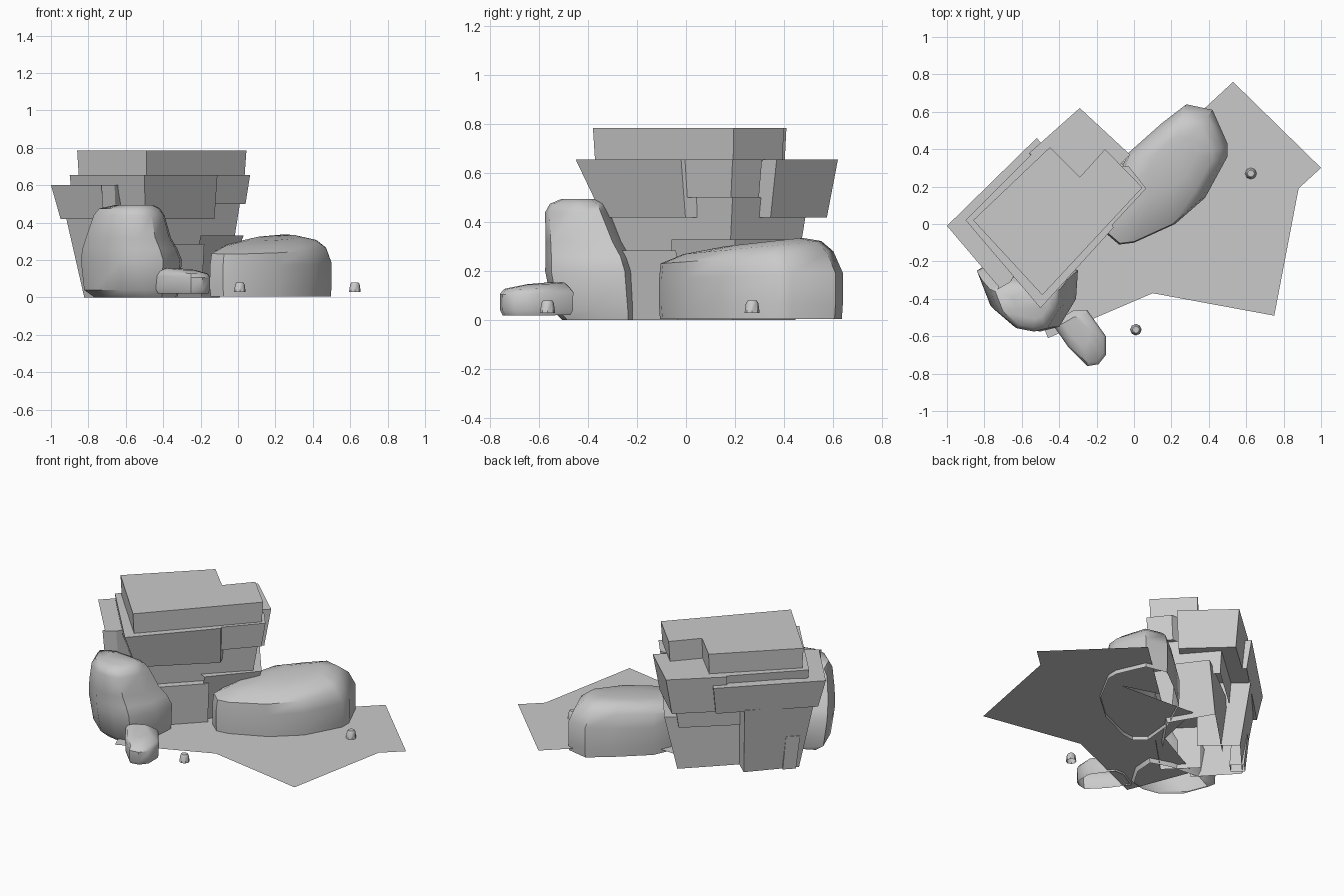
import bpy, bmesh, math

old = bpy.data.objects.get("Cube")
if old:
    bpy.data.objects.remove(old)

# One stone colour for everything
stone = bpy.data.materials.new("stone_grey")
stone.use_nodes = True
grey = (0.59, 0.59, 0.59, 1)
stone.diffuse_color = grey
stone.node_tree.nodes["Principled BSDF"].inputs["Base Color"].default_value = grey


def finish(name, bm, smooth=False):
    mesh = bpy.data.meshes.new(name)
    bm.to_mesh(mesh)
    bm.free()
    mesh.materials.append(stone)
    obj = bpy.data.objects.new(name, mesh)
    bpy.context.collection.objects.link(obj)
    if smooth:
        bpy.ops.object.select_all(action="DESELECT")
        obj.select_set(True)
        bpy.context.view_layer.objects.active = obj
        bpy.ops.object.shade_smooth_by_angle(angle=math.radians(40))


def block(name, outline, z0, z1, tx=0.95, ty=None, walls=None):
    """Cliff slab, drawn in below. With walls set, only the first edges get
    a side and the underside stays open. Outlines run counter-clockwise."""
    ty = tx if ty is None else ty
    cx, cy = -0.43, 0.06
    bm = bmesh.new()
    top = [bm.verts.new((x, y, z1)) for x, y in outline]
    low = [bm.verts.new((cx + (x - cx) * tx, cy + (y - cy) * ty, z0)) for x, y in outline]
    bm.faces.new(top)
    if walls is None:
        bm.faces.new(low[::-1])
    for i in range(walls or len(top)):
        j = (i + 1) % len(top)
        bm.faces.new((low[i], low[j], top[j], top[i]))
    bmesh.ops.delete(bm, geom=[v for v in bm.verts if not v.link_faces], context="VERTS")
    finish(name, bm)


def rock(name, outline, levels, tilt=(0, 0)):
    """Hollow rounded rock: outline scaled through (z, scale, dx, dy) levels, tilted on top."""
    n = len(outline)
    cx = sum(p[0] for p in outline) / n
    cy = sum(p[1] for p in outline) / n
    peak = levels[-1][0]
    bm = bmesh.new()
    rings = []
    for z, s, dx, dy in levels:
        ring = []
        for x, y in outline:
            ox, oy = (x - cx) * s, (y - cy) * s
            lift = (ox * tilt[0] + oy * tilt[1]) * (z / peak) ** 2
            ring.append(bm.verts.new((cx + ox + dx, cy + oy + dy, z + lift)))
        rings.append(ring)
    for a, b in zip(rings, rings[1:]):
        for i in range(n):
            j = (i + 1) % n
            bm.faces.new((a[i], a[j], b[j], b[i]))
    bm.faces.new(rings[-1])
    finish(name, bm, True)


# Ground sheet
bm = bmesh.new()
ground = [(0.53, 0.76), (0.12, 0.38), (0.35, 0.31), (-0.17, 0.34), (-0.24, 0.0),
          (-0.62, -0.20), (-0.46, -0.61), (0.10, -0.37), (0.75, -0.49), (0.88, 0.19),
          (1.0, 0.30)]
bm.faces.new([bm.verts.new((x, y, 0.03)) for x, y in reversed(ground)]).normal_flip()
finish("ground_sheet", bm)

# Stepped cliff, from the summit down
block("summit_slab", [(-0.49, -0.38), (0.045, 0.195), (-0.155, 0.40), (-0.29, 0.25),
                      (-0.45, 0.41), (-0.86, 0.02)], 0.65, 0.785, 0.98)
block("upper_front_slab", [(-0.50, -0.45), (-0.11, -0.02), (-0.20, 0.25),
                           (-0.48, 0.44), (-0.90, 0.02)], 0.42, 0.655, 0.95, 0.78)
block("upper_end_slab", [(-0.13, -0.02), (0.065, 0.19), (-0.03, 0.31), (-0.30, 0.30)],
      0.50, 0.655)
block("upper_back_slab", [(-0.02, 0.37), (-0.29, 0.62), (-0.56, 0.38), (-0.30, 0.10)],
      0.42, 0.655, 0.92)
block("cliff_core", [(-0.50, -0.32), (0.01, 0.19), (-0.26, 0.50), (-0.80, 0.02)],
      0.28, 0.50, 0.92, walls=4)
block("lower_end_block", [(-0.20, -0.06), (0.03, 0.20), (-0.18, 0.48), (-0.62, 0.14)],
      0.0, 0.33, 0.72, 0.92, walls=3)
block("lower_front_block", [(-0.60, -0.10), (-0.42, -0.28), (-0.18, -0.04), (-0.40, 0.20)],
      0.0, 0.285, 0.94, walls=2)
block("upper_buttress", [(-0.72, -0.34), (-0.40, 0.32), (-0.52, 0.46), (-1.0, -0.01)],
      0.42, 0.60, 0.91)
block("lower_buttress", [(-0.40, 0.10), (-0.64, 0.31), (-0.92, 0.0), (-0.66, -0.28)],
      0.0, 0.43, 0.80, walls=3)
block("buttress_end_step", [(-0.73, -0.35), (-0.66, -0.31), (-0.58, -0.16), (-0.68, -0.16)],
      0.30, 0.60)
block("buttress_post", [(-0.78, -0.02), (-0.72, 0.04), (-0.79, 0.10), (-0.85, 0.04)],
      0.0, 0.22, 0.93, walls=4)

# Boulders
rock("tall_boulder", [(-0.84, -0.25), (-0.77, -0.43), (-0.63, -0.55), (-0.50, -0.575),
                      (-0.40, -0.55), (-0.31, -0.40), (-0.30, -0.25), (-0.45, -0.20),
                      (-0.70, -0.18)],
     [(0.0, 0.82, 0.02, 0.035), (0.04, 0.94, 0.0, 0.02), (0.20, 1.0, 0, 0),
      (0.26, 0.94, -0.01, -0.01), (0.32, 0.84, -0.02, -0.03), (0.44, 0.70, -0.02, -0.06),
      (0.475, 0.60, -0.02, -0.06), (0.495, 0.36, 0, -0.06)])
rock("long_boulder", [(-0.15, -0.05), (-0.08, -0.11), (0.0, -0.10), (0.22, 0.0),
                      (0.38, 0.14), (0.50, 0.36), (0.50, 0.43), (0.42, 0.61),
                      (0.28, 0.64), (0.15, 0.54), (-0.03, 0.38), (-0.13, 0.16)],
     [(0.005, 0.99, 0, 0), (0.06, 1.0, 0, 0), (0.18, 1.0, 0, 0), (0.255, 0.94, -0.01, -0.015),
      (0.295, 0.75, 0, 0.01), (0.318, 0.42, 0.02, 0.06)], (0.0, 0.11))
rock("small_boulder", [(-0.44, -0.53), (-0.35, -0.66), (-0.25, -0.76), (-0.19, -0.75),
                       (-0.15, -0.70), (-0.15, -0.60), (-0.25, -0.46), (-0.32, -0.46)],
     [(0.02, 0.92, 0, 0), (0.04, 0.99, 0, 0), (0.11, 1.0, 0, 0), (0.132, 0.88, 0, 0),
      (0.15, 0.5, -0.03, 0.04)], (-0.05, 0.04))

# Pebbles
for name, px, py in (("front_pebble", 0.01, -0.565), ("side_pebble", 0.625, 0.27)):
    ring = [(px + 0.031 * math.cos(a * math.pi / 4), py + 0.031 * math.sin(a * math.pi / 4))
            for a in range(8)]
    rock(name, ring, [(0.03, 1, 0, 0), (0.07, 0.82, 0, 0), (0.08, 0.6, 0, 0)])
